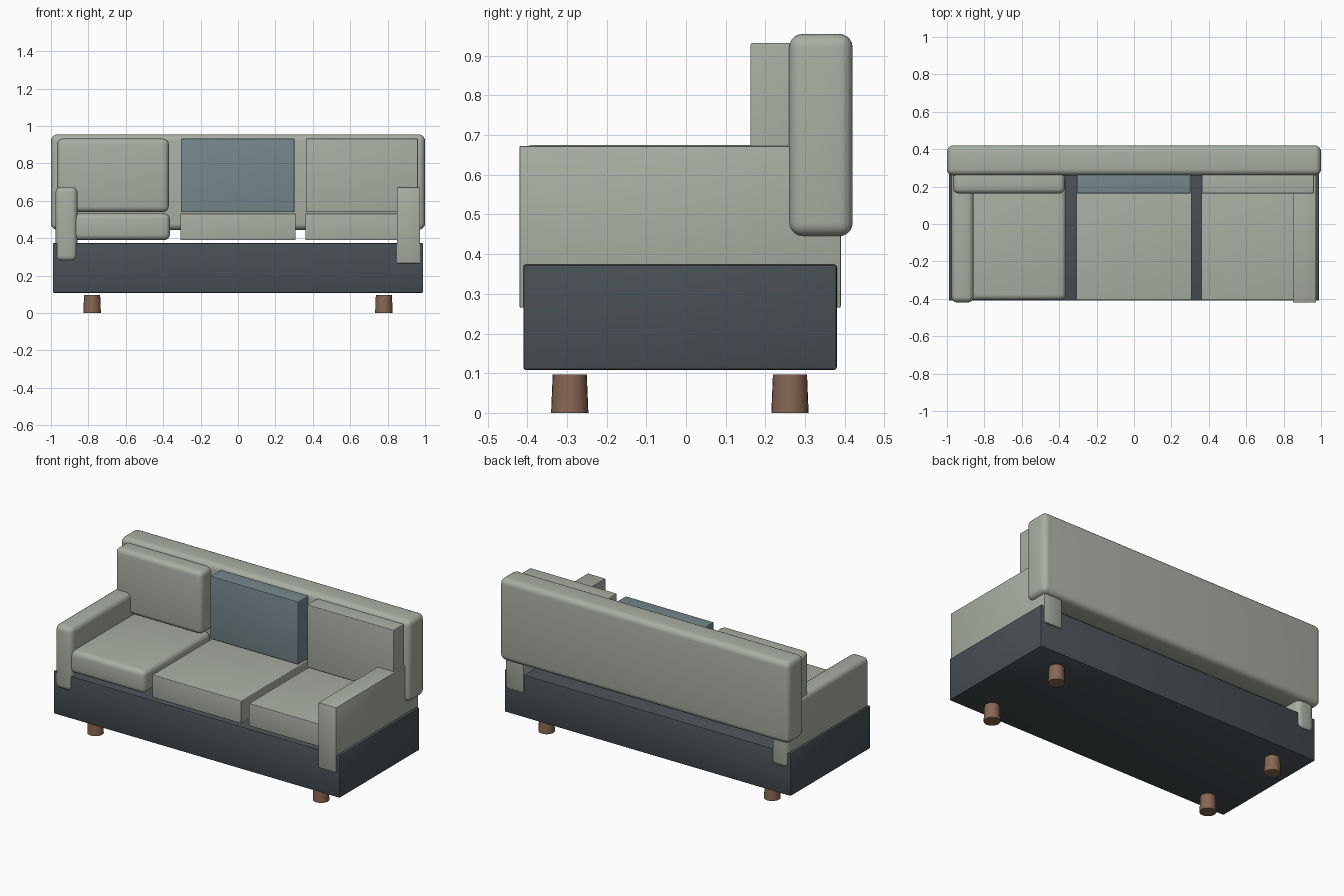
import bpy, math

if "Cube" in bpy.data.objects:
    bpy.data.objects.remove(bpy.data.objects["Cube"])


def material(name, rgb):
    m = bpy.data.materials.new(name)
    m.diffuse_color = (*rgb, 1)
    m.use_nodes = True
    m.node_tree.nodes["Principled BSDF"].inputs["Base Color"].default_value = m.diffuse_color
    return m


fabric = material("sage fabric", (0.40, 0.43, 0.37))
accent = material("slate blue fabric", (0.18, 0.245, 0.265))
dark = material("charcoal base", (0.065, 0.08, 0.088))
wood = material("brown wood", (0.24, 0.135, 0.085))


def finish(ob, name, mat):
    ob.name = name
    ob.data.materials.append(mat)
    bpy.ops.object.shade_smooth_by_angle(angle=math.radians(35))


def box(name, x, y, z, mat, radius, segments=4):
    """Bevelled box from (min, max) ranges."""
    bpy.ops.mesh.primitive_cube_add(size=1, location=[sum(r) / 2 for r in (x, y, z)])
    ob = bpy.context.object
    ob.scale = [r[1] - r[0] for r in (x, y, z)]
    bpy.ops.object.transform_apply(location=False, rotation=False, scale=True)
    mod = ob.modifiers.new("Bevel", 'BEVEL')
    mod.width, mod.segments = radius, segments
    bpy.ops.object.modifier_apply(modifier="Bevel")
    finish(ob, name, mat)


# base and backrest
box("base", (-0.99, 0.99), (-0.41, 0.38), (0.108, 0.374), dark, 0.007, 2)
box("backrest", (-1, 1), (0.26, 0.42), (0.445, 0.955), fabric, 0.034, 5)

# arms: the left one is soft, the right one crisp
box("left_arm", (-0.976, -0.858), (-0.42, 0.39), (0.275, 0.675), fabric, 0.032)
box("right_arm", (0.85, 0.973), (-0.42, 0.39), (0.265, 0.673), fabric, 0.004, 2)

# seat cushions and back cushions
for side, x0, x1, r in (("left", -0.97, -0.364, 0.03),
                        ("middle", -0.308, 0.308, 0.004),
                        ("right", 0.36, 0.968, 0.004)):
    box(side + "_seat_cushion", (x0, x1), (-0.407, 0.26), (0.39, 0.532), fabric, r)
    box(side + "_back_cushion", (x0 + 0.003, x1 - 0.006), (0.163, 0.29),
        (0.54, 0.932), accent if side == "middle" else fabric, r)

# tapered legs
for sx, xs in (("left", -0.78), ("right", 0.78)):
    for sy, ys in (("front", -0.293), ("back", 0.262)):
        bpy.ops.mesh.primitive_cone_add(vertices=24, radius1=0.047, radius2=0.043,
                                        depth=0.097, location=(xs, ys, 0.0485))
        finish(bpy.context.object, f"{sy}_{sx}_leg", wood)
